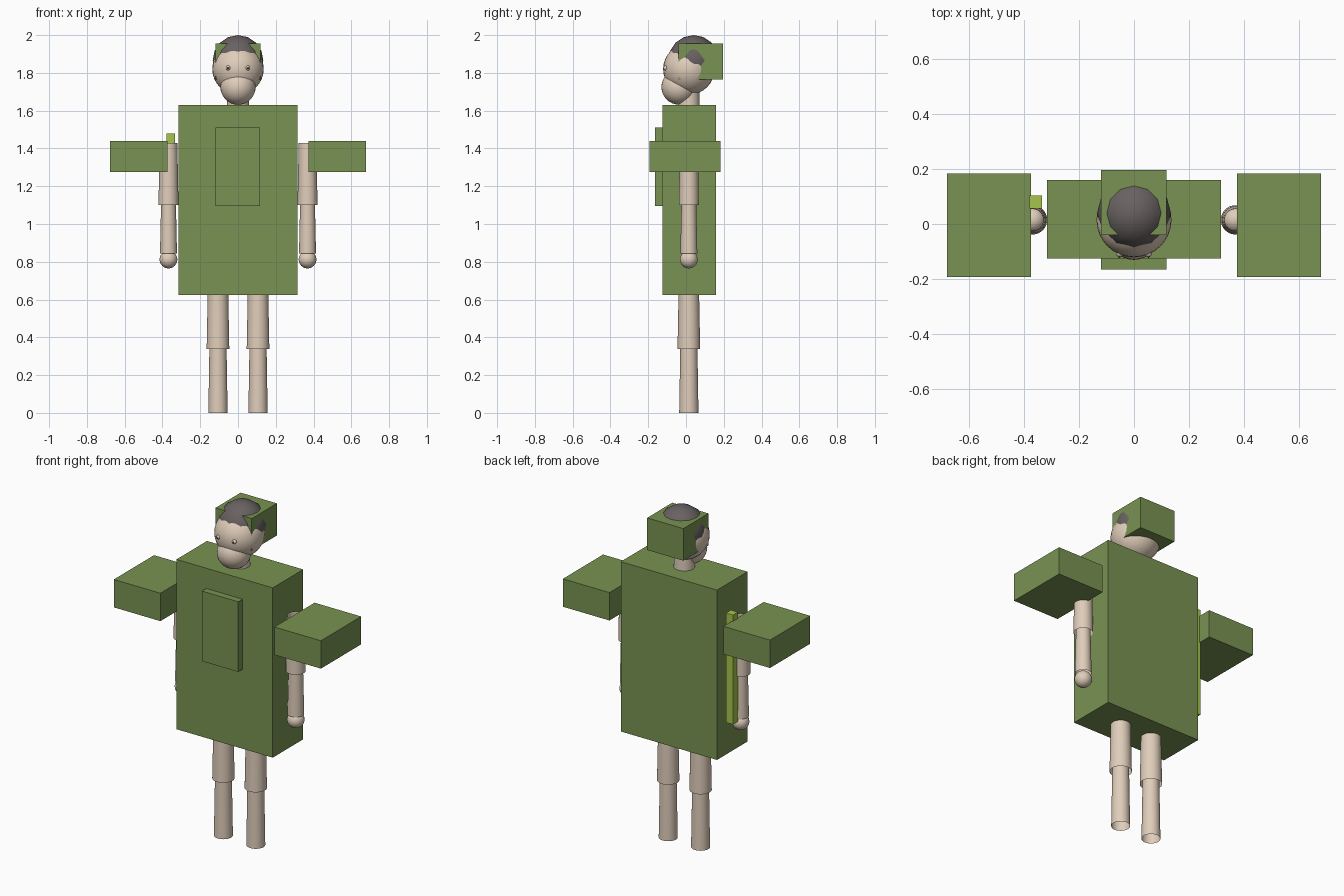
import bpy
import bmesh
from mathutils import Matrix, Vector

cube = bpy.data.objects.get("Cube")
if cube:
    bpy.data.objects.remove(cube, do_unlink=True)


def material(name, rgb):
    mat = bpy.data.materials.new(name)
    mat.use_nodes = True
    colour = (*rgb, 1)
    mat.diffuse_color = colour
    mat.node_tree.nodes["Principled BSDF"].inputs["Base Color"].default_value = colour
    return mat


GREEN = material("olive green", (0.19, 0.29, 0.085))
LIME = material("lime green", (0.38, 0.56, 0.07))
SKIN = material("pale skin", (0.74, 0.61, 0.49))
HAIR = material("dark grey", (0.14, 0.12, 0.12))


def add_object(name, bm, mat, smooth):
    for face in bm.faces:
        face.smooth = smooth
    mesh = bpy.data.meshes.new(name)
    bm.to_mesh(mesh)
    bm.free()
    mesh.materials.append(mat)
    obj = bpy.data.objects.new(name, mesh)
    bpy.context.collection.objects.link(obj)
    return obj


def box(name, low, high, mat):
    low, high = Vector(low), Vector(high)
    bm = bmesh.new()
    place = Matrix.Translation((low + high) / 2) @ Matrix.Diagonal((*(high - low), 1))
    bmesh.ops.create_cube(bm, size=1, matrix=place)
    return add_object(name, bm, mat, False)


def ball(name, centre, radius, mat, segments=32, rings=16):
    bm = bmesh.new()
    bmesh.ops.create_uvsphere(bm, u_segments=segments, v_segments=rings,
                              radius=radius, matrix=Matrix.Translation(centre))
    return add_object(name, bm, mat, True)


def tube(name, x, y, bottom, top, r_bottom, r_top):
    """Open-ended tapered limb segment."""
    bm = bmesh.new()
    bmesh.ops.create_cone(bm, cap_ends=False, segments=32, radius1=r_bottom,
                          radius2=r_top, depth=top - bottom,
                          matrix=Matrix.Translation((x, y, (bottom + top) / 2)))
    return add_object(name, bm, SKIN, True)


# Body and chest plate
box("torso", (-0.315, -0.125, 0.625), (0.315, 0.16, 1.63), GREEN)
box("chest_plate", (-0.12, -0.165, 1.095), (0.117, -0.12, 1.51), GREEN)

# Head, muzzle, hair and the pack behind the head
MID = 0.015
tube("neck", 0, MID, 1.6, 1.74, 0.058, 0.055)
ball("head", (0, MID, 1.82), 0.136, SKIN)
ball("muzzle", (0, -0.037, 1.725), 0.093, SKIN)
ball("hair", (0, 0.04, 1.866), 0.134, HAIR, 12, 8)
box("head_box", (-0.119, -0.04, 1.765), (0.118, 0.195, 1.955), GREEN)

# Paired parts
for side, s in (("left", 1), ("right", -1)):
    ball(f"{side}_eye", (s * 0.052, -0.107, 1.826), 0.013, SKIN, 12, 8)
    ball(f"{side}_pupil", (s * 0.053, -0.118, 1.826), 0.005, HAIR, 8, 6)

    near, far = sorted((s * 0.373, s * 0.678))
    box(f"{side}_shoulder_pad", (near, -0.193, 1.275), (far, 0.183, 1.44), GREEN)

    arm = s * 0.368
    tube(f"{side}_upper_arm", arm, MID, 1.1, 1.43, 0.053, 0.047)
    tube(f"{side}_forearm", arm, MID, 0.845, 1.12, 0.045, 0.039)
    ball(f"{side}_hand", (arm, MID, 0.812), 0.047, SKIN)

    leg = s * 0.106
    tube(f"{side}_thigh", leg, MID, 0.338, 0.65, 0.06, 0.054)
    tube(f"{side}_shin", leg, MID, 0, 0.37, 0.051, 0.045)

# Rod beside the right arm
box("side_rod", (-0.379, 0.057, 0.83), (-0.334, 0.103, 1.478), LIME)
